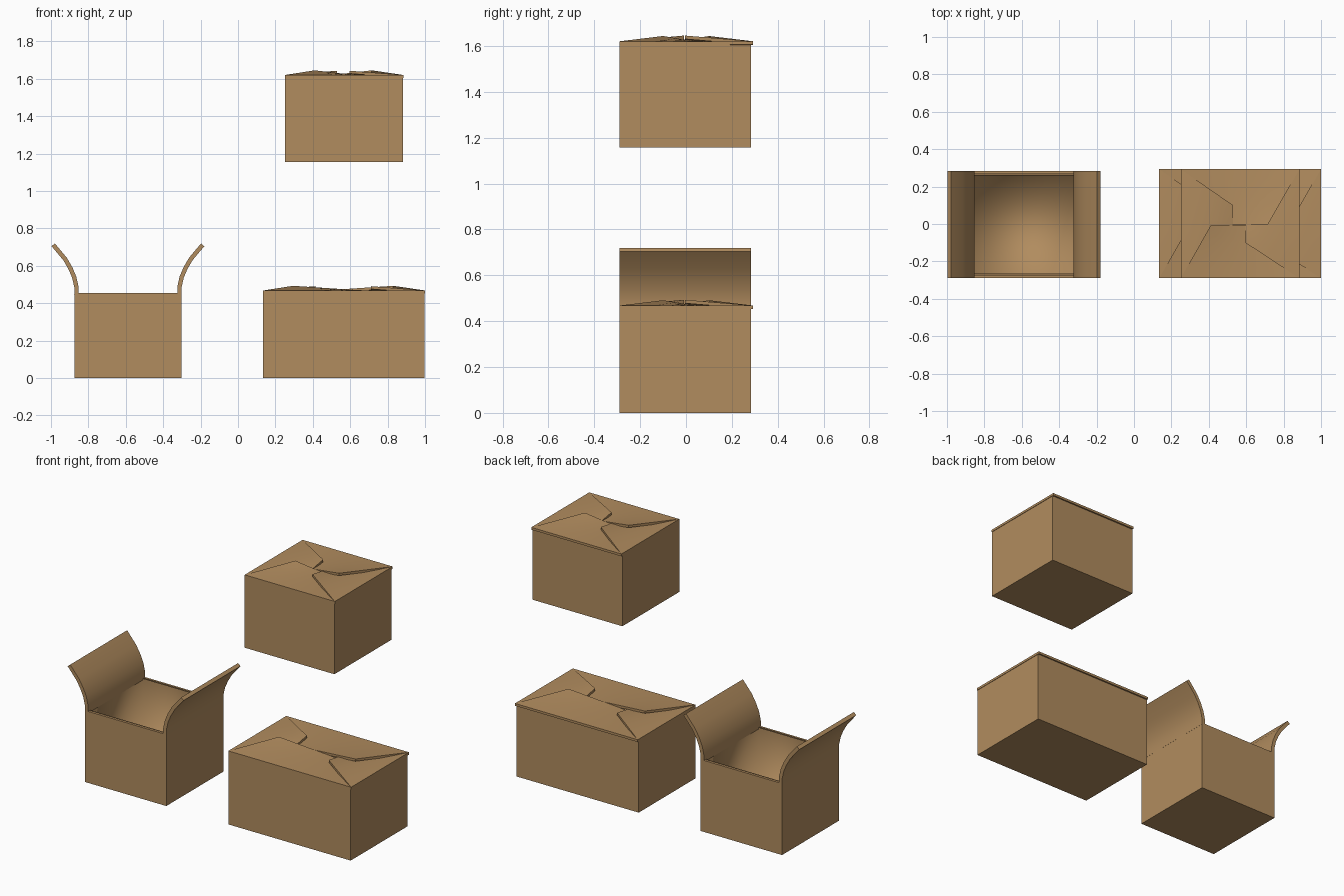
import bpy, bmesh
from mathutils import Vector

if "Cube" in bpy.data.objects:
    bpy.data.objects.remove(bpy.data.objects["Cube"])

card = bpy.data.materials.new("cardboard brown")
card.diffuse_color = (0.44, 0.262, 0.113, 1)
card.use_nodes = True
card.node_tree.nodes["Principled BSDF"].inputs["Base Color"].default_value = card.diffuse_color
Y0, Y1 = -0.29, 0.283


def finish(name, bm):
    mesh = bpy.data.meshes.new(name)
    bm.to_mesh(mesh)
    bm.free()
    mesh.materials.append(card)
    ob = bpy.data.objects.new(name, mesh)
    bpy.context.collection.objects.link(ob)
    return ob


def add_box(bm, lo, hi):
    vs = bmesh.ops.create_cube(bm, size=1)["verts"]
    lo, hi = Vector(lo), Vector(hi)
    for v in vs:
        v.co = Vector([l + (c + 0.5) * (h - l) for c, l, h in zip(v.co, lo, hi)])
    return vs


def woven_flap(name, base_low, base_high, low, high, thick=0.015, n=6):
    """Twisted panel: one free corner rides over its neighbour, the other tucks under."""
    bm = bmesh.new()
    grid = []
    for j in range(n + 1):
        a = Vector(base_low).lerp(Vector(low), j / n)
        b = Vector(base_high).lerp(Vector(high), j / n)
        row = []
        for i in range(n + 1):
            p = a.lerp(b, i / n)
            row.append((bm.verts.new(p), bm.verts.new(p - Vector((0, 0, thick)))))
        grid.append(row)
    for j in range(n):
        for i in range(n):
            for k in (0, 1):
                bm.faces.new([grid[j][i][k], grid[j][i + 1][k],
                              grid[j + 1][i + 1][k], grid[j + 1][i][k]])
    rim = (grid[0] + [r[n] for r in grid[1:]] + grid[n][-2::-1]
           + [grid[j][0] for j in range(n - 1, 0, -1)])
    for p, q in zip(rim, rim[1:] + rim[:1]):
        bm.faces.new([p[0], q[0], q[1], p[1]])
    bmesh.ops.recalc_face_normals(bm, faces=bm.faces[:])
    ob = finish(name, bm)
    for p in ob.data.polygons:
        p.use_smooth = len(set(p.vertices)) == 4 and abs(p.normal.z) > 0.7
    ob.data.set_sharp_from_angle(angle=0.6)


def closed_box(name, x0, x1, z0, h=0.464):
    bm = bmesh.new()
    add_box(bm, (x0, Y0, z0), (x1 - 0.003, Y1, z0 + h - 0.014))
    finish(name + "_body", bm)
    z = z0 + h
    hi, lo, yb = z + 0.025, z - 0.011, 0.293
    c = [(x0, Y0, z), (x1, Y0, z), (x1, yb, z), (x0, yb, z)]
    woven_flap(name + "_front_flap", c[1], c[0],
               (x1 - 0.17, -0.008, lo), (x0 + 0.16, -0.008, hi))
    woven_flap(name + "_left_flap", c[0], c[3],
               (x0 + 0.28, -0.10, lo), (x0 + 0.28, 0.10, hi - 0.002))
    woven_flap(name + "_back_flap", c[3], c[2],
               (x0 + 0.16, -0.004, lo), (x1 - 0.17, -0.004, hi))
    woven_flap(name + "_right_flap", c[2], c[1],
               (x1 - 0.29, 0.10, lo), (x1 - 0.29, -0.10, hi - 0.002))


closed_box("wide_box", 0.135, 1.0, 0.0, 0.468)
closed_box("upper_box", 0.25, 0.885, 1.156)

# open box: outer shell and rim, with a separate smooth inside
X0, X1, H, W = -0.875, -0.302, 0.455, 0.022
bm = bmesh.new()
add_box(bm, (X0, Y0, 0), (X1, Y1, H))
top = max(bm.faces, key=lambda f: f.calc_center_median().z)
inner = bmesh.ops.inset_region(bm, faces=[top], thickness=W)
bmesh.ops.delete(bm, geom=[top], context="FACES_ONLY")
finish("open_box_shell", bm)

bm = bmesh.new()
add_box(bm, (X0 + W, Y0 + W, 0.015), (X1 - W, Y1 - W, H))
top = max(bm.faces, key=lambda f: f.calc_center_median().z)
bmesh.ops.delete(bm, geom=[top], context="FACES_ONLY")
bmesh.ops.reverse_faces(bm, faces=bm.faces[:])
for f in bm.faces:
    f.smooth = True
finish("open_box_inside", bm)

# curved open flaps on the left and right edges
path = [(0.011, 0.445), (0.011, 0.487), (-0.001, 0.54), (-0.021, 0.587),
        (-0.05, 0.637), (-0.113, 0.712)]
for name, edge, s in (("open_left_flap", X0, 1), ("open_right_flap", X1, -1)):
    bm = bmesh.new()
    pts = [Vector((edge + s * x, z)) for x, z in path]
    sides = ([], [])
    for i, p in enumerate(pts):
        t = (pts[min(i + 1, len(pts) - 1)] - pts[max(i - 1, 0)]).normalized()
        nrm = Vector((t.y, -t.x)) * 0.0115
        sides[0].append(p + nrm)
        sides[1].append(p - nrm)
    rows = [[[bm.verts.new((q.x, y, q.y)) for y in (Y0, Y1)] for q in sd] for sd in sides]
    A, B = rows
    for i in range(len(pts) - 1):
        for r in (A, B):
            bm.faces.new([r[i][0], r[i + 1][0], r[i + 1][1], r[i][1]]).smooth = True
        for k in (0, 1):
            bm.faces.new([A[i][k], A[i + 1][k], B[i + 1][k], B[i][k]])
    for i in (0, -1):
        bm.faces.new([A[i][0], A[i][1], B[i][1], B[i][0]])
    bmesh.ops.recalc_face_normals(bm, faces=bm.faces[:])
    finish(name, bm).data.set_sharp_from_angle(angle=0.7)
